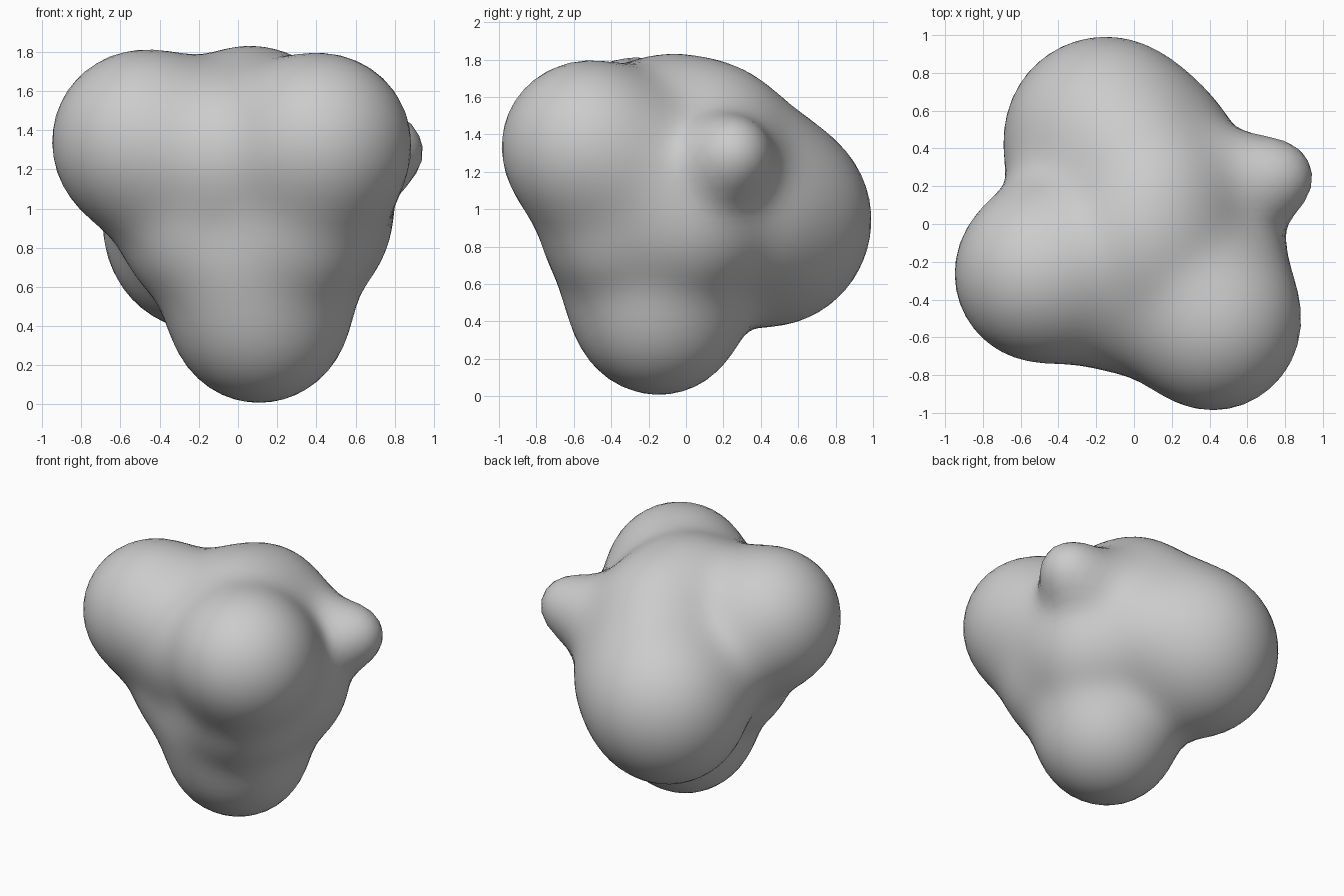
import bpy
import bmesh
import math
from mathutils import Vector

cube = bpy.data.objects.get("Cube")
if cube:
    bpy.data.objects.remove(cube, do_unlink=True)

# Rounded lobes that melt together: centre and radius
LOBES = {
    "right_lobe": ((-0.48, -0.26, 1.34), 0.48),
    "left_front_lobe": ((0.42, -0.52, 1.33), 0.475),
    "back_lobe": ((-0.15, 0.47, 0.96), 0.52),
    "bottom_lobe": ((0.11, -0.15, 0.47), 0.47),
    "top_lobe": ((0.06, -0.10, 1.36), 0.46),
    "left_side_lobe": ((0.34, 0.00, 0.94), 0.44),
    "side_knob": ((0.75, 0.25, 1.29), 0.215),
    # Fillers for the valleys between the lobes
    "brow_fill": ((-0.05, -0.36, 1.25), 0.42),
    "chest_fill": ((0.30, -0.37, 0.90), 0.40),
    "belly_fill": ((0.05, -0.28, 0.75), 0.39),
    "right_waist_fill": ((-0.20, -0.22, 0.90), 0.40),
    "right_side_fill": ((-0.34, 0.10, 1.12), 0.32),
    "back_top_fill": ((0.00, 0.35, 1.20), 0.37),
    "back_low_fill": ((-0.18, 0.43, 0.85), 0.46),
    "back_left_fill": ((0.12, 0.36, 0.98), 0.41),
    "crown_fill": ((0.10, 0.14, 1.36), 0.41),
    "left_shoulder_fill": ((0.38, -0.22, 1.17), 0.40),
    "knob_root": ((0.42, 0.23, 1.25), 0.27),
}
BLEND = 0.06
CORE = Vector((0.02, -0.02, 1.05))
BALLS = [(Vector(c), r) for c, r in LOBES.values()]


def distance(p):
    """Soft union of all lobes; negative inside."""
    total = sum(math.exp(-((p - c).length - r) / BLEND) for c, r in BALLS)
    return -BLEND * math.log(total)


def surface_point(direction):
    """Walk inward to the skin along one direction from the core."""
    t = 1.6
    for _ in range(60):
        d = distance(CORE + direction * t)
        if d < 0.0005:
            break
        t -= d * 0.9
    return CORE + direction * t


# Body: a sphere shrink-fitted onto the blended lobes
bm = bmesh.new()
bmesh.ops.create_icosphere(bm, subdivisions=5, radius=1)
for v in bm.verts:
    v.co = surface_point(v.co.normalized())
for _ in range(3):
    bmesh.ops.smooth_vert(bm, verts=bm.verts, factor=0.5,
                          use_axis_x=True, use_axis_y=True, use_axis_z=True)
mesh = bpy.data.meshes.new("lumpy_body")
bm.to_mesh(mesh)
bm.free()
body = bpy.data.objects.new("lumpy_body", mesh)
bpy.context.collection.objects.link(body)

# Plain grey material
grey = bpy.data.materials.new("light_grey")
grey.use_nodes = True
colour = (0.6, 0.6, 0.6, 1)
grey.diffuse_color = colour
grey.node_tree.nodes["Principled BSDF"].inputs["Base Color"].default_value = colour
mesh.materials.append(grey)
mesh.shade_smooth()
